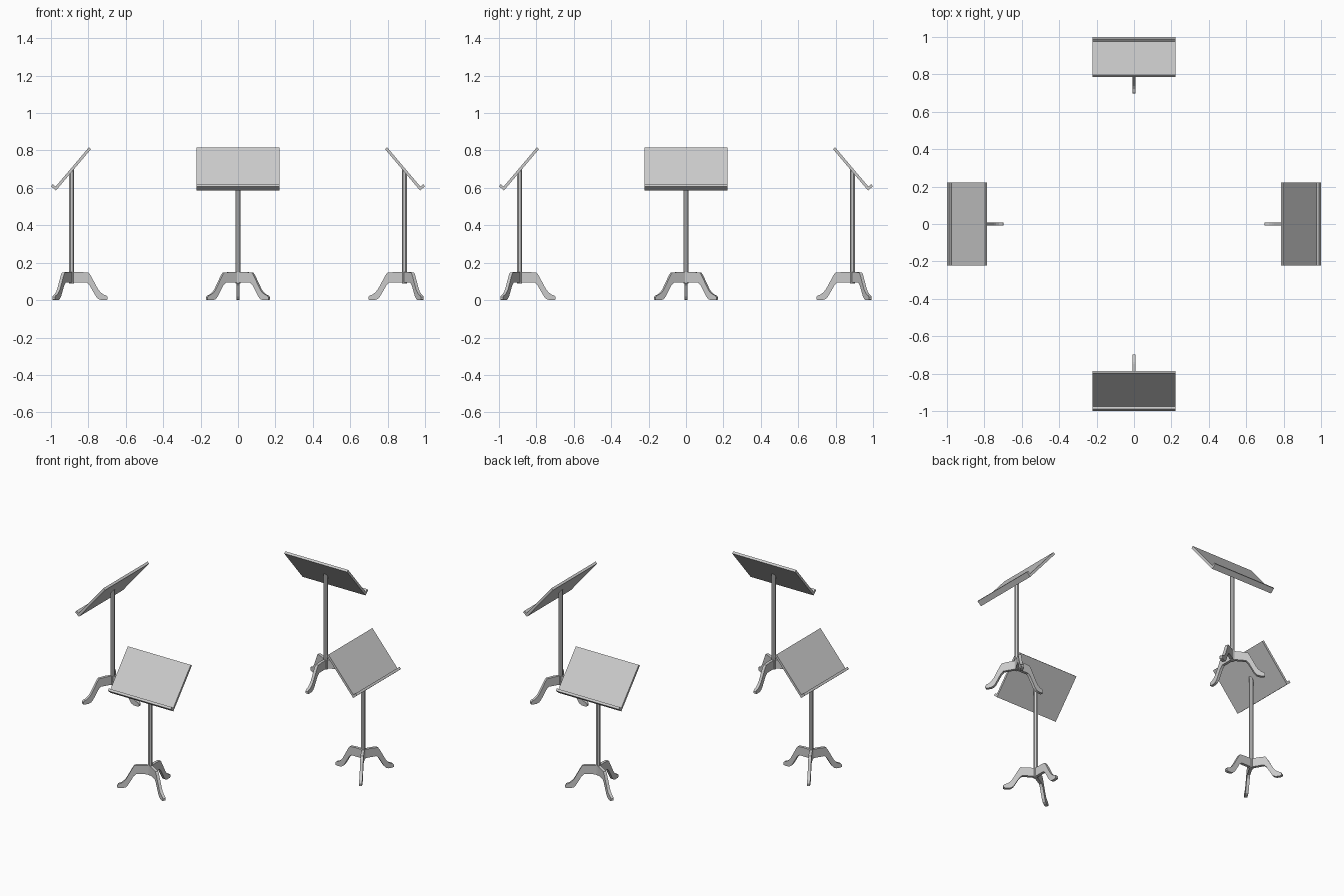
import bpy, bmesh
from math import radians, pi, cos, sin
from mathutils import Matrix, Vector

if "Cube" in bpy.data.objects:
    bpy.data.objects.remove(bpy.data.objects["Cube"])

POST_R = 0.889      # distance of each post from the centre


def prism(name, profile, width, matrix):
    """Extrude an (x, z) outline symmetrically along local y."""
    bm = bmesh.new()
    a = [bm.verts.new((x, -width / 2, z)) for x, z in profile]
    b = [bm.verts.new((x, width / 2, z)) for x, z in profile]
    bm.faces.new(a)
    bm.faces.new(b[::-1])
    n = len(a)
    for i in range(n):
        j = (i + 1) % n
        bm.faces.new((a[j], a[i], b[i], b[j]))
    return finish(name, bm, matrix)


def finish(name, bm, matrix):
    bmesh.ops.recalc_face_normals(bm, faces=bm.faces)
    me = bpy.data.meshes.new(name)
    bm.to_mesh(me)
    bm.free()
    ob = bpy.data.objects.new(name, me)
    ob.matrix_world = matrix
    bpy.context.collection.objects.link(ob)
    return ob


# tilted desk: L-shaped outline of board and ledge
up = Vector((-0.646, 0.763))
out = Vector((0.763, 0.646))
base = Vector((0.9733 - POST_R, 0.586))
T, LEN, LIP = 0.015, 0.29, 0.035
desk_profile = [base + up * u + out * o for u, o in (
    (0, 0), (0, LIP), (T, LIP), (T, T), (LEN, T), (LEN, 0))]

# curved cabriole-like leg outline
leg_profile = [(0, 0.150), (0.050, 0.150), (0.090, 0.147), (0.100, 0.134),
               (0.140, 0.060), (0.152, 0.044), (0.168, 0.031), (0.186, 0.024),
               (0.192, 0.016), (0.192, 0.003), (0.184, 0.0), (0.158, 0.0),
               (0.142, 0.006), (0.130, 0.019), (0.112, 0.050), (0.096, 0.078),
               (0.080, 0.094), (0, 0.094)]


def post(name, matrix, sides=8, r=0.0145):
    """Octagonal post whose top is cut along the slope of the desk."""
    bm = bmesh.new()
    rings = []
    for top in (False, True):
        ring = []
        for i in range(sides):
            a = (i + 0.5) * 2 * pi / sides
            x, y = r * cos(a), r * sin(a)
            z = 0.692 + x * up.y / up.x if top else 0.09
            ring.append(bm.verts.new((x, y, z)))
        rings.append(ring)
    lo, hi = rings
    bm.faces.new(lo[::-1])
    bm.faces.new(hi)
    for i in range(sides):
        j = (i + 1) % sides
        bm.faces.new((lo[i], lo[j], hi[j], hi[i]))
    finish(name, bm, matrix)


# four stands in a ring, each facing outward
for k, side in enumerate(("right", "back", "left", "front")):
    m = Matrix.Rotation(k * pi / 2, 4, 'Z') @ Matrix.Translation((POST_R, 0, 0))
    prism(side + "_desk", desk_profile, 0.446, m)
    post(side + "_post", m)
    # three legs, one pointing to the centre
    for i, ang in enumerate((180, 60, -60)):
        prism(f"{side}_leg_{i + 1}", leg_profile, 0.018,
              m @ Matrix.Rotation(radians(ang), 4, 'Z'))
